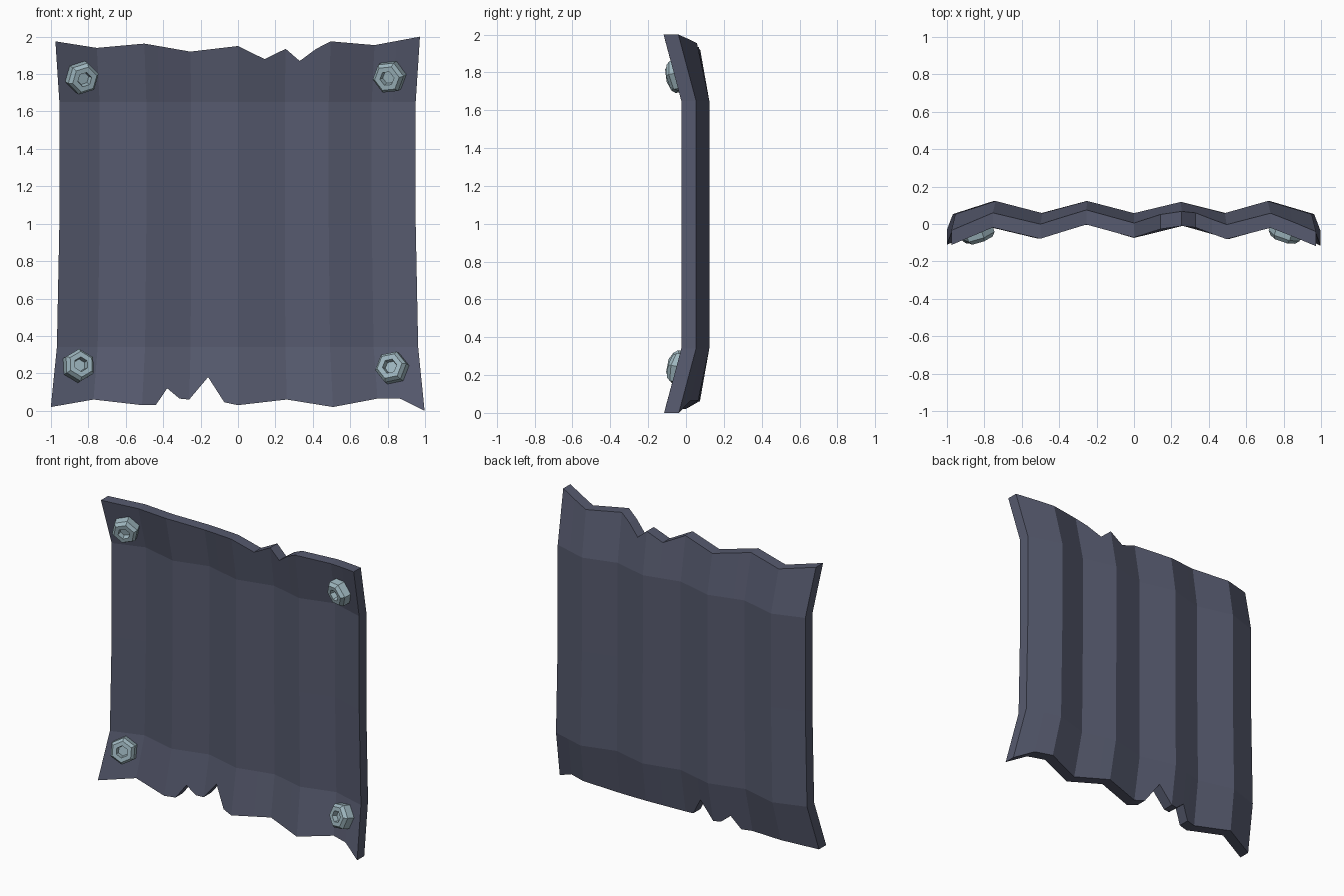
import bpy, bmesh, math
from mathutils import Vector

cube = bpy.data.objects.get("Cube")
if cube:
    bpy.data.objects.remove(cube, do_unlink=True)


def material(name, rgb):
    m = bpy.data.materials.new(name)
    m.use_nodes = True
    m.diffuse_color = (*rgb, 1)
    m.node_tree.nodes["Principled BSDF"].inputs["Base Color"].default_value = (*rgb, 1)
    return m


def make_object(name, bm, mat):
    bmesh.ops.recalc_face_normals(bm, faces=bm.faces)
    mesh = bpy.data.meshes.new(name)
    bm.to_mesh(mesh)
    bm.free()
    mesh.materials.append(mat)
    obj = bpy.data.objects.new(name, mesh)
    bpy.context.collection.objects.link(obj)
    return obj


def interp(points, x):
    for (x0, y0), (x1, y1) in zip(points, points[1:]):
        if x <= x1:
            return y0 + (y1 - y0) * (x - x0) / (x1 - x0)
    return points[-1][1]


steel = material("dark blue steel", (0.093, 0.102, 0.156))
nut_metal = material("pale grey metal", (0.35, 0.48, 0.53))

# Corrugation, torn edges and outward flare of the sheet
THICK = 0.078
LOW, HIGH = 0.34, 1.65
FOLDS = [(-0.955, -0.025), (-0.74, 0.045), (-0.49, -0.02), (-0.25, 0.045), (0, -0.02),
         (0.25, 0.04), (0.485, -0.02), (0.715, 0.045), (0.95, -0.025)]
TOP = [(-0.955, 1.975), (-0.74, 1.94), (-0.49, 1.963), (-0.25, 1.92), (0, 1.95),
       (0.14, 1.88), (0.25, 1.935), (0.325, 1.87), (0.41, 1.935), (0.485, 1.975),
       (0.715, 1.955), (0.95, 2)]
BOTTOM = [(-0.955, 0.02), (-0.74, 0.06), (-0.49, 0.03), (-0.42, 0.03), (-0.365, 0.12),
          (-0.3, 0.065), (-0.25, 0.06), (-0.155, 0.18), (-0.07, 0.045), (0, 0.03),
          (0.25, 0.06), (0.485, 0.02), (0.715, 0.065), (0.83, 0.065), (0.95, 0)]
FLARE = [(0, 1.05), (LOW, 1.014), (1, 1), (HIGH, 1), (2, 1.024)]


def front_point(u, z):
    bend = max(LOW - z, z - HIGH, 0) / 0.33
    y = interp(FOLDS, u) - bend * (0.058 + 0.035 * abs(u) ** 3)
    return Vector((u * interp(FLARE, z), y, z))


# Corrugated sheet: front grid, extruded backwards
columns = sorted({u for u, _ in FOLDS + TOP + BOTTOM})
bm = bmesh.new()
grid = []
for u in columns:
    heights = [interp(BOTTOM, u), LOW, 1, HIGH, interp(TOP, u)]
    grid.append([bm.verts.new(front_point(u, z)) for z in heights])
for a, b in zip(grid, grid[1:]):
    for i in range(len(a) - 1):
        bm.faces.new((a[i], b[i], b[i + 1], a[i + 1]))
back = bmesh.ops.extrude_face_region(bm, geom=bm.faces[:], use_keep_orig=True)
bmesh.ops.translate(bm, vec=(0, THICK, 0),
                    verts=[g for g in back["geom"] if isinstance(g, bmesh.types.BMVert)])
make_object("corrugated_sheet", bm, steel)


# Chamfered hexagonal nuts with a recessed middle, square to the sheet
NUT_PROFILE = [(0.088, -0.02), (0.088, 0.05), (0.07, 0.072), (0.04, 0.072), (0.034, 0.04)]


def nut(name, u, z, turn):
    bm = bmesh.new()
    rings = []
    for r, h in NUT_PROFILE:
        angles = [turn + math.tau * i / 6 for i in range(6)]
        rings.append([bm.verts.new((r * math.cos(a), r * math.sin(a), h)) for a in angles])
    for a, b in zip(rings, rings[1:]):
        for i in range(6):
            j = (i + 1) % 6
            bm.faces.new((a[i], a[j], b[j], b[i]))
    bm.faces.new(rings[0])
    bm.faces.new(rings[-1])
    obj = make_object(name, bm, nut_metal)
    step = 0.02
    across = front_point(u + step, z) - front_point(u - step, z)
    upward = front_point(u, z + step) - front_point(u, z - step)
    obj.location = front_point(u, z)
    obj.rotation_mode = "QUATERNION"
    obj.rotation_quaternion = across.cross(upward).to_track_quat("Z", "Y")


nut("upper_right_nut", -0.835, 1.785, 0.3)
nut("upper_left_nut", 0.81, 1.79, 0.1)
nut("lower_right_nut", -0.84, 0.235, 0.5)
nut("lower_left_nut", 0.81, 0.225, 0.2)
